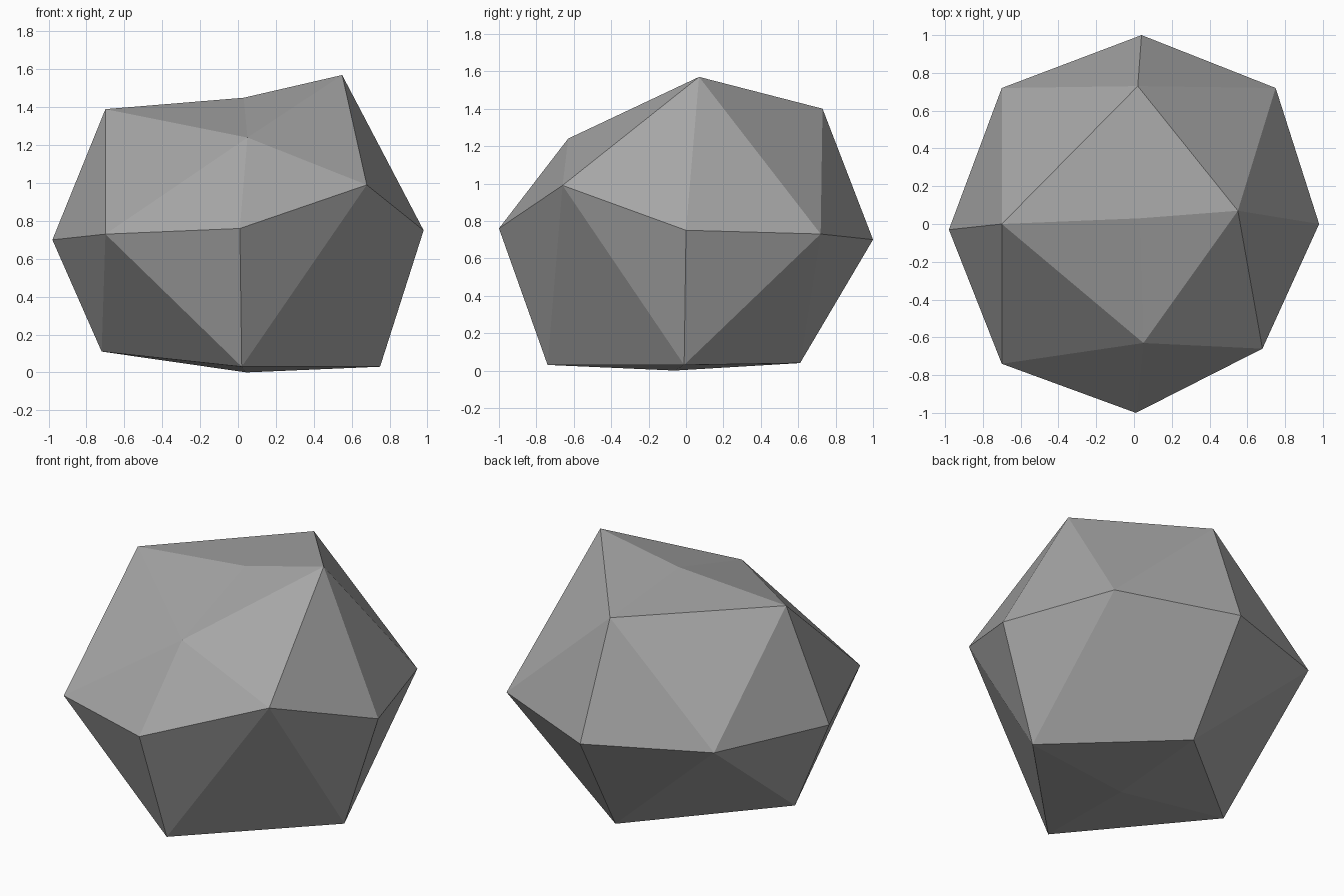
import bpy
import bmesh

cube = bpy.data.objects.get("Cube")
if cube:
    bpy.data.objects.remove(cube, do_unlink=True)

# Stone colour
stone = bpy.data.materials.new("stone grey")
stone.use_nodes = True
grey = (0.38, 0.38, 0.38, 1)
stone.diffuse_color = grey
stone.node_tree.nodes["Principled BSDF"].inputs["Base Color"].default_value = grey

# Rough octahedron split once: six tips and twelve edge middles, keyed by direction
# (L left, R right, F front, B back, U up, D down)
corners = {
    "L": (0.98, 0.0, 0.75), "R": (-0.98, -0.03, 0.70),
    "F": (0.01, -1.0, 0.76), "B": (0.04, 1.0, 0.70),
    "U": (0.03, 0.03, 1.45), "D": (0.045, -0.06, 0.0),
    "LU": (0.55, 0.07, 1.57), "RU": (-0.70, 0.0, 1.39),
    "FU": (0.05, -0.63, 1.24), "BU": (0.02, 0.73, 1.40),
    "LF": (0.68, -0.66, 0.99), "RF": (-0.70, -0.74, 0.73),
    "LB": (0.75, 0.72, 0.73), "RB": (-0.70, 0.72, 0.735),
    "LD": (0.75, -0.01, 0.03), "RD": (-0.72, -0.06, 0.11),
    "FD": (0.02, -0.74, 0.03), "BD": (0.066, 0.61, 0.04),
}

bm = bmesh.new()
vert = {key: bm.verts.new(co) for key, co in corners.items()}

# Each eighth of the rock has three tip facets around a middle facet
for a in "LR":
    for b in "FB":
        for c in "UD":
            ab, bc, ac = a + b, b + c, a + c
            for tri in ((a, ab, ac), (b, bc, ab), (c, ac, bc), (ab, bc, ac)):
                bm.faces.new([vert[key] for key in tri])

bmesh.ops.recalc_face_normals(bm, faces=bm.faces)
mesh = bpy.data.meshes.new("rock")
bm.to_mesh(mesh)
bm.free()
mesh.materials.append(stone)

rock = bpy.data.objects.new("rock", mesh)
bpy.context.scene.collection.objects.link(rock)
